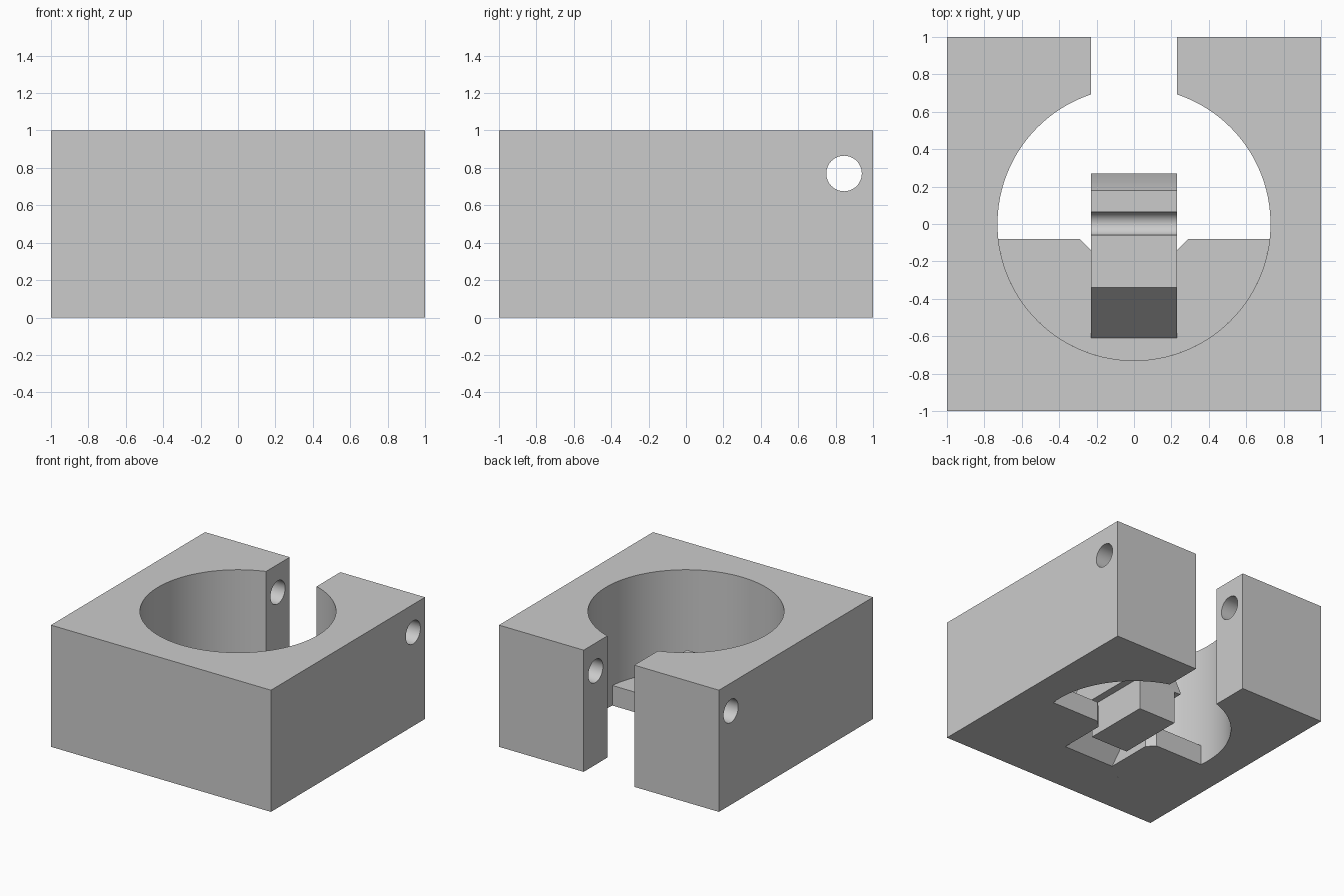
import bpy, bmesh, math

cube = bpy.data.objects.get("Cube")
if cube:
    bpy.data.objects.remove(cube)

grey = bpy.data.materials.new("plain_grey")
grey.use_nodes = True
grey.diffuse_color = (0.6, 0.6, 0.6, 1)
grey.node_tree.nodes["Principled BSDF"].inputs["Base Color"].default_value = (0.6, 0.6, 0.6, 1)

BORE = 0.73      # bore radius
HALF = 0.23      # half width of the slots and the lever
FLOOR = 0.165    # floor thickness
EDGE = -0.08     # back edge of the floor


def arc(radius, start, end, steps, cx=0, cy=0):
    """Points along a circular arc."""
    angles = [start + (end - start) * i / steps for i in range(steps + 1)]
    return [(cx + radius * math.cos(a), cy + radius * math.sin(a)) for a in angles]


def prism(name, outline, low, high, axis="Z"):
    """Extrude an outline: (x, y) along Z, or (y, z) along X."""
    place = (lambda p: (p[0], p[1], low)) if axis == "Z" else (lambda p: (low, p[0], p[1]))
    step = (0, 0, high - low) if axis == "Z" else (high - low, 0, 0)
    bm = bmesh.new()
    face = bm.faces.new([bm.verts.new(place(p)) for p in outline])
    side = bmesh.ops.extrude_face_region(bm, geom=[face])["geom"]
    bmesh.ops.translate(bm, vec=step, verts=[v for v in side if isinstance(v, bmesh.types.BMVert)])
    bmesh.ops.recalc_face_normals(bm, faces=bm.faces)
    mesh = bpy.data.meshes.new(name)
    bm.to_mesh(mesh)
    bm.free()
    mesh.materials.append(grey)
    obj = bpy.data.objects.new(name, mesh)
    bpy.context.collection.objects.link(obj)
    return obj


def activate(obj):
    bpy.ops.object.select_all(action="DESELECT")
    obj.select_set(True)
    bpy.context.view_layer.objects.active = obj


# Square block with a round bore, open through a slot at the back
mouth = math.acos(HALF / BORE)
bore = arc(BORE, mouth, -math.pi - mouth, 96)
block = prism("clamp_block", [(HALF, 1)] + bore + [(-HALF, 1), (-1, 1), (-1, -1), (1, -1), (1, 1)], 0, 1)

# Screw hole across both jaws
drill = prism("screw_hole_cutter", arc(0.095, 0, math.tau * 47 / 48, 47, 0.845, 0.77), -1.2, 1.2, "X")
cut = block.modifiers.new("screw_hole", "BOOLEAN")
cut.object = drill
cut.solver = "EXACT"
activate(block)
bpy.ops.object.modifier_apply(modifier=cut.name)
bpy.data.objects.remove(drill)

# Half floor with a chamfered lever slot
tip = math.asin(-EDGE / BORE)
slot = [(-0.29, EDGE), (-HALF, -0.14), (-HALF, -0.53), (HALF, -0.53), (HALF, -0.14), (0.29, EDGE)]
floor = prism("half_floor", arc(BORE, -tip, -math.pi + tip, 64) + slot, 0, FLOOR)

# Slanted spring arm carrying a flat lever with a wire groove and a sloped end
groove = arc(0.062, math.pi, math.tau, 20, 0.002, 0.49)
lever = prism("spring_lever", [(-0.53, 0), (-0.61, 0), (-0.61, FLOOR), (-0.34, 0.49)] + groove +
              [(0.18, 0.49), (0.27, 0.29), (0.27, 0.27), (-0.29, 0.27)], -HALF, HALF, "X")

# Push button hanging below the lever
button = prism("push_button", [(-0.29, 0), (0.27, 0), (0.27, 0.27), (-0.29, 0.27)], -0.17, 0.17, "X")

for part in (block, floor, lever):
    activate(part)
    bpy.ops.object.shade_smooth_by_angle(angle=math.radians(30))
